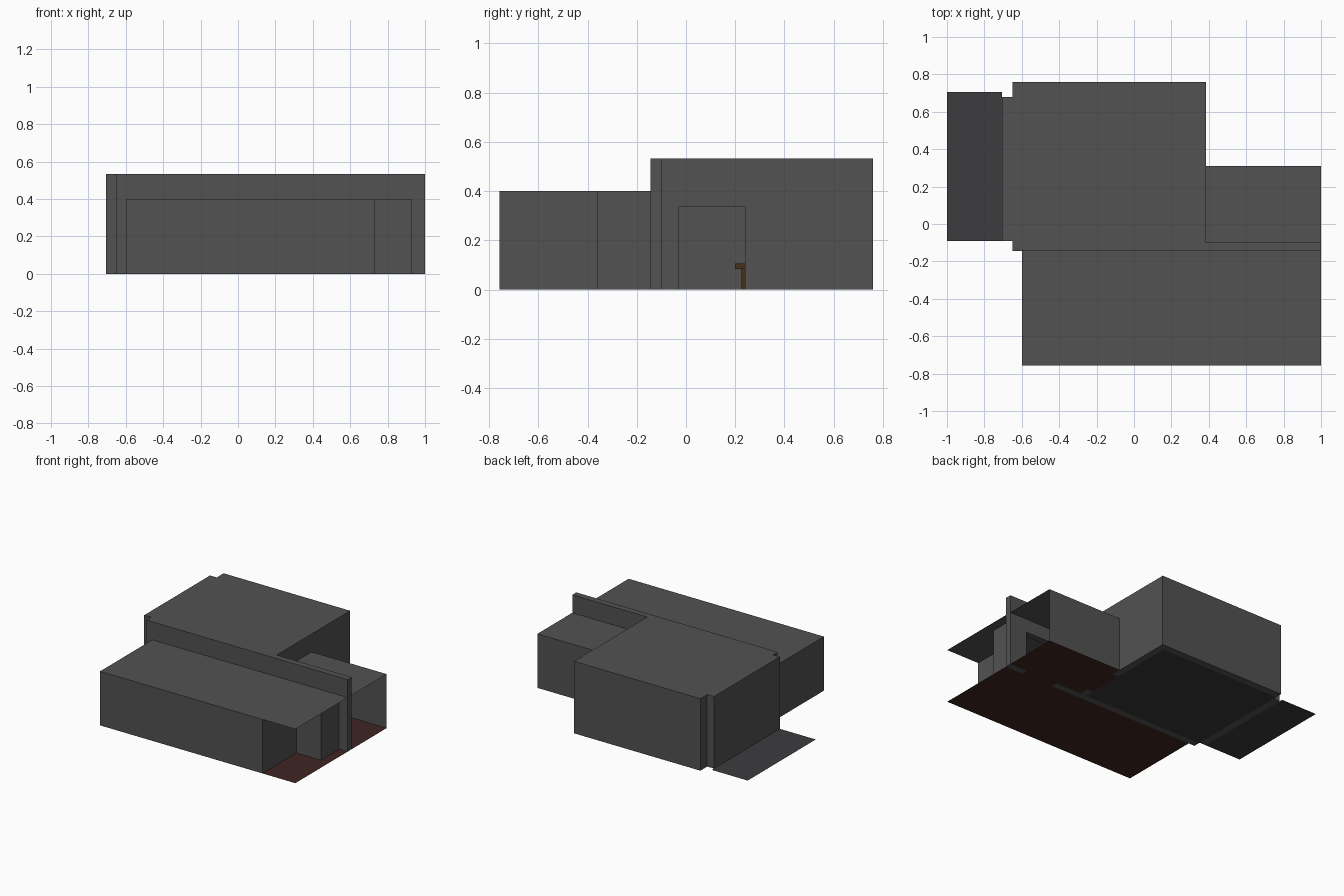
import bpy

if "Cube" in bpy.data.objects:
    bpy.data.objects.remove(bpy.data.objects["Cube"])


def material(name, rgb):
    m = bpy.data.materials.new(name)
    m.diffuse_color = (*rgb, 1)
    m.use_nodes = True
    m.node_tree.nodes["Principled BSDF"].inputs["Base Color"].default_value = m.diffuse_color
    return m


WALL = material("dark_grey", (0.085, 0.085, 0.085))
PAVING = material("paving", (0.045, 0.044, 0.048))
RED = material("red_brown_floor", (0.05, 0.02, 0.017))
WOOD = material("wood", (0.06, 0.03, 0.01))
ROOM = material("room_floor", (0.04, 0.04, 0.04))


def add(name, verts, faces, mat):
    me = bpy.data.meshes.new(name)
    me.from_pydata(verts, [], faces)
    me.materials.append(mat)
    ob = bpy.data.objects.new(name, me)
    bpy.context.collection.objects.link(ob)
    return ob


def extrude(name, outline, place, a, b, mat=WALL):
    """Closed outline swept between offsets a and b; place maps (u, v, offset) to xyz."""
    n = len(outline)
    verts = [place(u, v, w) for w in (a, b) for u, v in outline]
    faces = [tuple(range(n))[::-1], tuple(range(n, 2 * n))]
    faces += [(i, (i + 1) % n, n + (i + 1) % n, n + i) for i in range(n)]
    return add(name, verts, faces, mat)


def box(name, x0, x1, y0, y1, z0, z1, mat=WALL):
    return extrude(name, [(x0, y0), (x1, y0), (x1, y1), (x0, y1)],
                   lambda u, v, w: (u, v, w), z0, z1, mat)


def sheet(name, x0, x1, y0, y1, z, mat):
    return add(name, [(x0, y0, z), (x1, y0, z), (x1, y1, z), (x0, y1, z)],
               [(0, 1, 2, 3)], mat)


def screen(name, path, h):
    """Thin wall of height h following a plan path."""
    n = len(path)
    verts = [(x, y, z) for z in (0, h) for x, y in path]
    return add(name, verts, [(i, i + 1, n + i + 1, n + i) for i in range(n - 1)], WALL)


def door_outline(s0, s1, d0, d1, dh, h):
    return [(s0, 0), (d0, 0), (d0, dh), (d1, dh), (d1, 0), (s1, 0), (s1, h), (s0, h)]


HIGH, LOW = 0.533, 0.4

# Tall room: thick walls, two of them with doorways
extrude("spine_wall", door_outline(-0.65, 1.0, 0.6, 0.86, 0.3, HIGH),
        lambda u, v, w: (u, w, v), -0.145, -0.098)
extrude("tall_room_right_wall", door_outline(-0.098, 0.76, -0.03, 0.24, 0.335, HIGH),
        lambda u, v, w: (w, u, v), 0.338, 0.386)
box("tall_room_back_wall", -0.65, 0.338, 0.71, 0.76, 0, HIGH)
box("tall_room_left_wall", -0.705, -0.65, -0.09, 0.68, 0, HIGH)
screen("left_wall_back_joint", [(-0.65, 0.68), (-0.65, 0.71)], HIGH)
screen("left_wall_front_joint", [(-0.65, -0.098), (-0.65, -0.09)], HIGH)
sheet("tall_room_roof", -0.65, 0.338, -0.098, 0.71, HIGH, WALL)
sheet("tall_room_floor", -0.65, 0.338, -0.098, 0.71, 0, ROOM)

# Front wing: stepped thin walls under an overhanging roof
screen("front_wing_walls", [(-0.6, -0.145), (-0.6, -0.757), (0.73, -0.757),
                            (0.73, -0.36), (0.93, -0.36), (0.93, -0.145)], LOW)
sheet("front_wing_roof", -0.6, 1.0, -0.757, -0.145, LOW, WALL)
sheet("front_wing_floor", -0.6, 1.0, -0.757, -0.145, 0, RED)

# Right wing: open at its end
screen("right_wing_back_wall", [(0.386, 0.31), (1.0, 0.31)], LOW)
sheet("right_wing_roof", 0.386, 1.0, -0.098, 0.31, LOW, WALL)
sheet("right_wing_floor", 0.386, 1.0, -0.098, 0.31, 0, RED)

# Floors inside the doorways
sheet("side_threshold", 0.338, 0.386, -0.03, 0.24, 0, RED)
sheet("spine_threshold", 0.6, 0.86, -0.145, -0.098, 0, RED)

# Terrace on the left
sheet("terrace", -1.0, -0.705, -0.09, 0.706, 0, PAVING)

# Table in the tall room
box("table_top", -0.32, 0.06, 0.2, 0.43, 0.083, 0.107, WOOD)
for i, x in enumerate((-0.29, 0.03)):
    for j, y in enumerate((0.232, 0.398)):
        box(f"table_leg_{i}{j}", x - 0.007, x + 0.007, y - 0.007, y + 0.007, 0, 0.083, WOOD)
